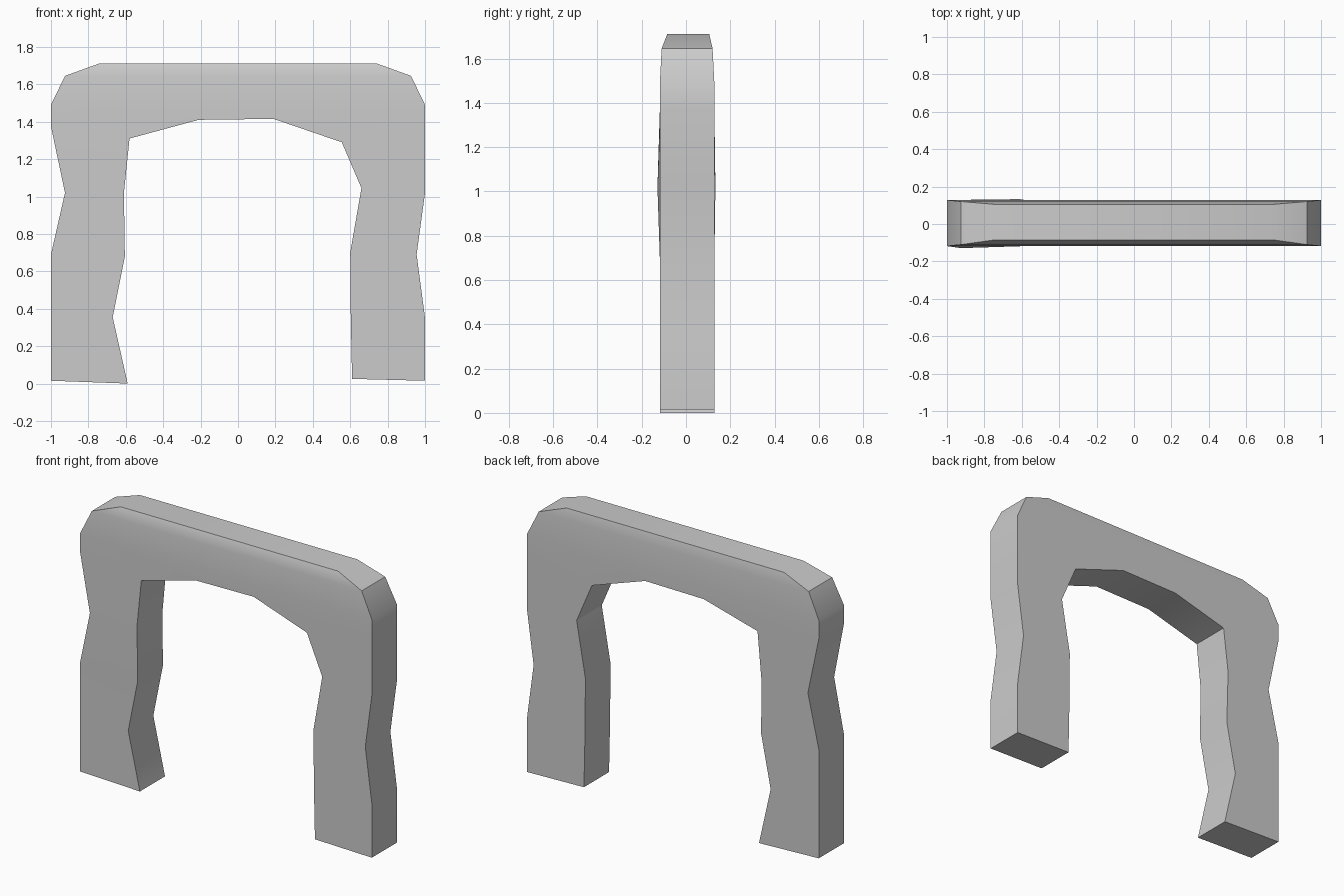
import bpy, bmesh, math

if "Cube" in bpy.data.objects:
    bpy.data.objects.remove(bpy.data.objects["Cube"])

# Stations as (outer point, inner point) in x,z, bottom to top
left_leg = [((-1, .015), (-.59, 0)), ((-1, .35), (-.67, .355)),
            ((-1, .69), (-.605, .68)), ((-.925, 1.02), (-.61, 1.02)),
            ((-1, 1.375), (-.58, 1.31))]
right_leg = [((1, .015), (.61, .025)), ((1, .35), (.603, .35)),
             ((.955, .69), (.6, .7)), ((1, 1.02), (.66, 1.045)),
             ((1, 1.375), (.555, 1.29))]
# Rounded top of the beam: half width, height, front y, back y
top_rows = [(1, 1.49, -.118, .128), (.925, 1.645, -.11, .12), (.745, 1.71, -.085, .105)]

# Depth at each point; the left leg bulges slightly
depth = {(s * w, z): (f, b) for w, z, f, b in top_rows for s in (-1, 1)}
depth[(-.925, 1.02)] = (-.129, .128)
depth[(-.61, 1.02)] = (-.118, .133)

# Front outline patches: legs, arch underside, upper beam rows
patches = []
for leg in (left_leg, right_leg):
    for (o0, i0), (o1, i1) in zip(leg, leg[1:]):
        p = [o0, i0, i1, o1]
        patches.append(p if o0[0] < 0 else p[::-1])
patches.append([(-1, 1.375), (-.58, 1.31), (-.21, 1.41), (.19, 1.415),
                (.555, 1.29), (1, 1.375), (1, 1.49), (-1, 1.49)])
for (w0, z0, *_), (w1, z1, *_) in zip(top_rows, top_rows[1:]):
    patches.append([(-w0, z0), (w0, z0), (w1, z1), (-w1, z1)])

# Front and back faces, then walls along every boundary edge
bm = bmesh.new()
verts = {}
for p in {pt for patch in patches for pt in patch}:
    verts[p] = [bm.verts.new((p[0], y, p[1])) for y in depth.get(p, (-.118, .128))]
edges = set()
for patch in patches:
    bm.faces.new([verts[p][0] for p in patch])
    bm.faces.new([verts[p][1] for p in reversed(patch)])
    edges.update(zip(patch, patch[1:] + patch[:1]))
for a, b in edges:
    if (b, a) not in edges:
        bm.faces.new([verts[b][0], verts[a][0], verts[a][1], verts[b][1]])
bmesh.ops.recalc_face_normals(bm, faces=bm.faces)

mesh = bpy.data.meshes.new("stone_arch")
bm.to_mesh(mesh)
bm.free()
arch = bpy.data.objects.new("stone_arch", mesh)
bpy.context.collection.objects.link(arch)
bpy.context.view_layer.objects.active = arch
arch.select_set(True)
bpy.ops.object.shade_smooth_by_angle(angle=math.radians(30))
